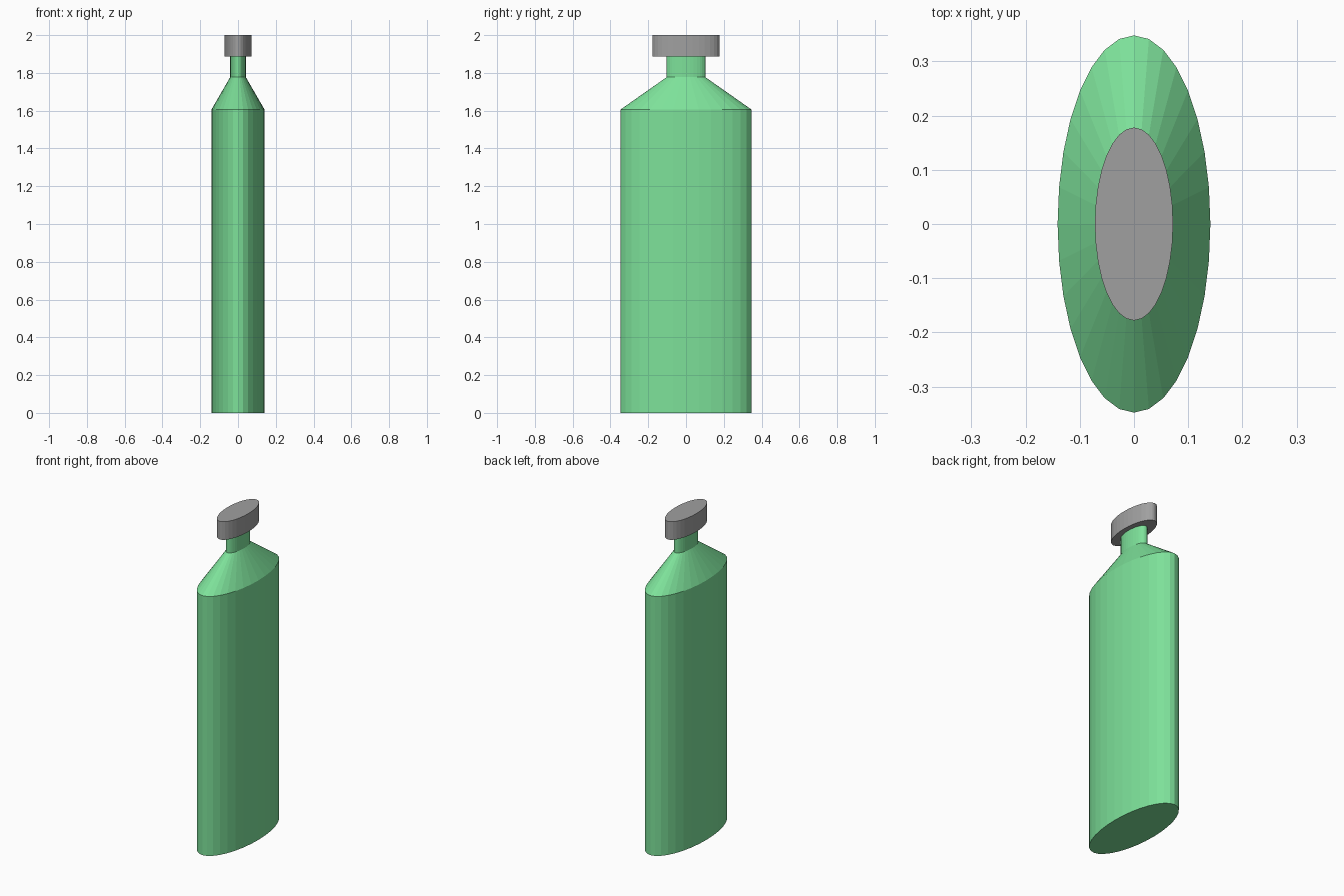
import bpy
import bmesh
from math import cos, sin, tau

SIDES = 32
FLATTEN = 0.405  # thickness of the oval compared with its width

old = bpy.data.objects.get("Cube")
if old:
    bpy.data.objects.remove(old, do_unlink=True)


def make_material(name, colour):
    mat = bpy.data.materials.new(name)
    mat.use_nodes = True
    mat.diffuse_color = colour
    mat.node_tree.nodes["Principled BSDF"].inputs["Base Color"].default_value = colour
    return mat


def oval_lathe(name, profile, mat):
    """Closed, flat-faced solid from (half width, height) pairs, oval in plan."""
    bm = bmesh.new()
    rings = []
    for r, z in profile:
        angles = [tau * i / SIDES for i in range(SIDES)]
        rings.append([bm.verts.new((r * FLATTEN * cos(a), r * sin(a), z)) for a in angles])
    for low, high in zip(rings, rings[1:]):
        for i in range(SIDES):
            j = (i + 1) % SIDES
            bm.faces.new((low[i], low[j], high[j], high[i]))
    bm.faces.new(rings[0][::-1])
    bm.faces.new(rings[-1])
    mesh = bpy.data.meshes.new(name)
    bm.to_mesh(mesh)
    bm.free()
    mesh.materials.append(mat)
    obj = bpy.data.objects.new(name, mesh)
    bpy.context.collection.objects.link(obj)
    return obj


green = make_material("green_glass", (0.205, 0.75, 0.32, 1))
grey = make_material("grey_cap", (0.35, 0.35, 0.35, 1))

# Bottle: straight body, sloping shoulder and narrow neck
oval_lathe("bottle", [(0.348, 0), (0.348, 1.605), (0.103, 1.777), (0.103, 1.89)], green)

# Wide cap on top of the neck
oval_lathe("cap", [(0.178, 1.888), (0.178, 2.0)], grey)
